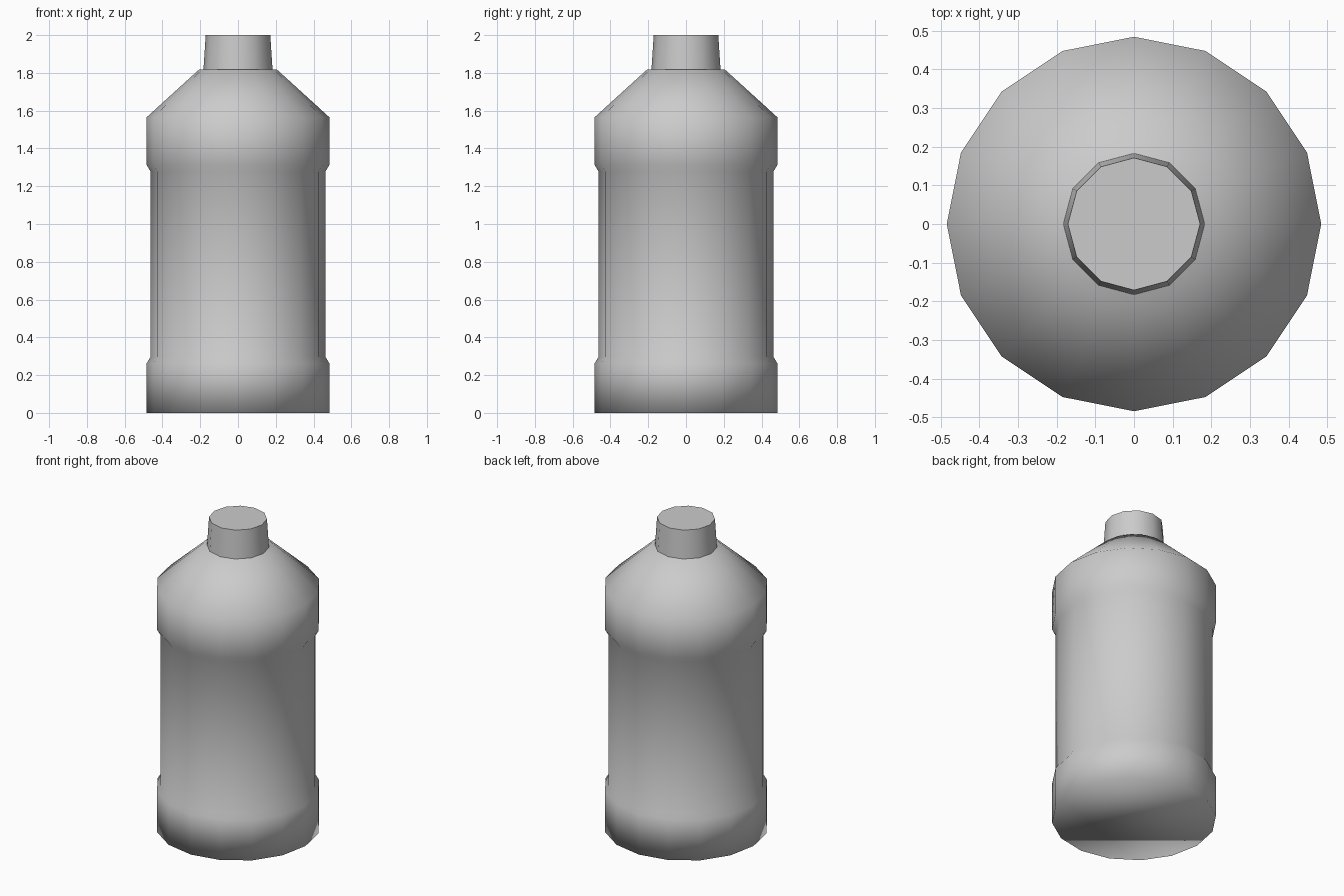
import bpy, bmesh
from math import cos, sin, pi, radians

if "Cube" in bpy.data.objects:
    bpy.data.objects.remove(bpy.data.objects["Cube"])


def lathe(name, profile, sides):
    """Spin (radius, z) points around z and close both ends."""
    bm = bmesh.new()
    rings = [[bm.verts.new((r * cos(2 * pi * i / sides), r * sin(2 * pi * i / sides), z))
              for i in range(sides)] for r, z in profile]
    for low, high in zip(rings, rings[1:]):
        for i in range(sides):
            j = (i + 1) % sides
            bm.faces.new((low[i], low[j], high[j], high[i]))
    bm.faces.new(rings[0][::-1])
    bm.faces.new(rings[-1])
    for f in bm.faces:
        f.smooth = True
    mesh = bpy.data.meshes.new(name)
    bm.to_mesh(mesh)
    bm.free()
    obj = bpy.data.objects.new(name, mesh)
    bpy.context.collection.objects.link(obj)
    return obj


# Bottle body: base band, recessed label panel, shoulder band, sloped shoulder
lathe("bottle_body", [
    (0.484, 0.0), (0.484, 0.262), (0.463, 0.297), (0.463, 1.278),
    (0.484, 1.313), (0.484, 1.565), (0.206, 1.818),
], 16)

# Slightly tapered screw cap with crisp rims
cap = lathe("cap", [(0.183, 1.815), (0.171, 2.0)], 12)
bpy.context.view_layer.objects.active = cap
cap.select_set(True)
bpy.ops.object.shade_smooth_by_angle(angle=radians(40))
